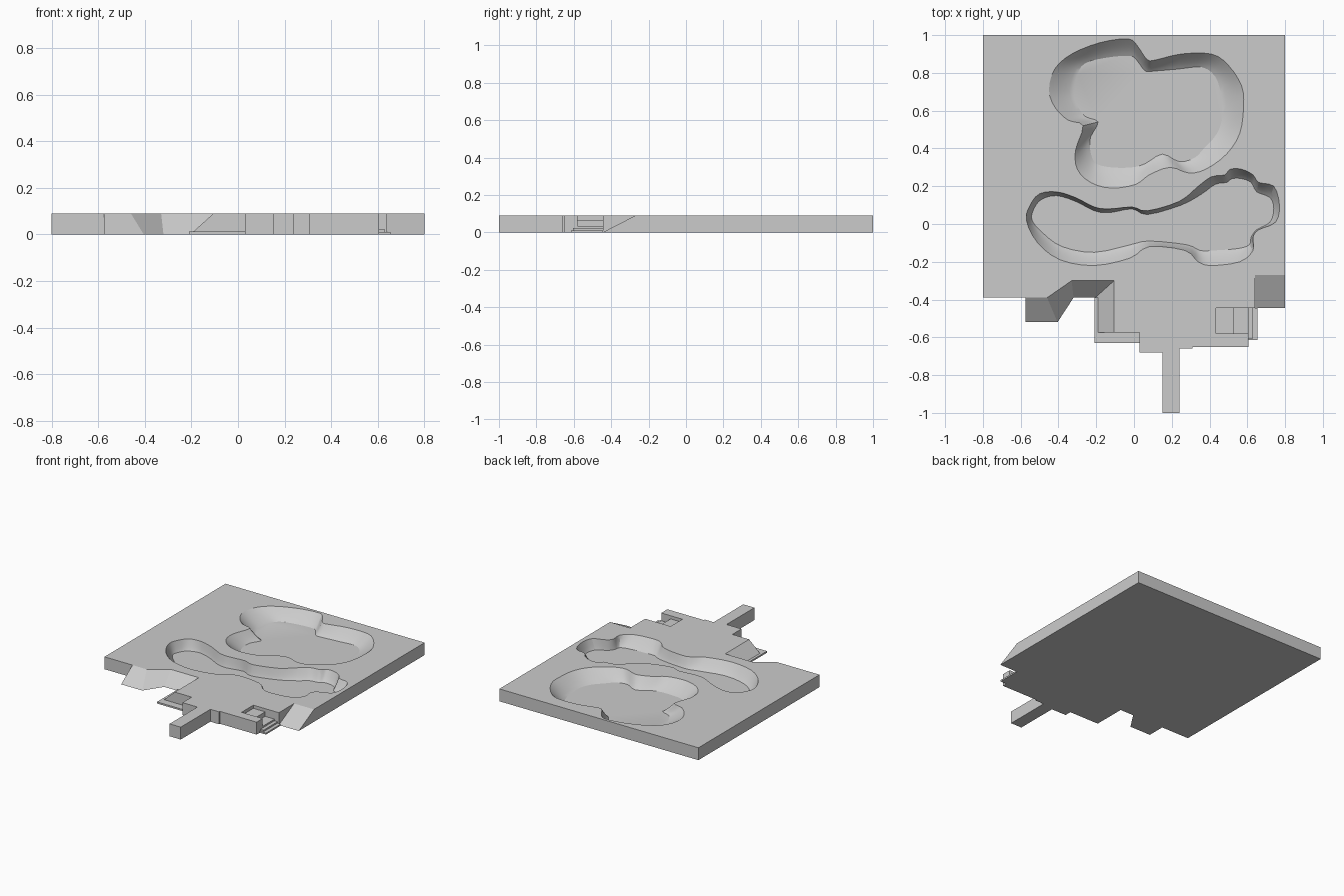
import bpy, bmesh, math
from mathutils import Vector

if "Cube" in bpy.data.objects:
    bpy.data.objects.remove(bpy.data.objects["Cube"])

TOP = 0.09      # slab height
FLOOR = 0.016   # pool floor height


def make(name, verts, faces):
    mesh = bpy.data.meshes.new(name)
    mesh.from_pydata(verts, [], faces)
    bm = bmesh.new()
    bm.from_mesh(mesh)
    bmesh.ops.recalc_face_normals(bm, faces=bm.faces)
    bm.to_mesh(mesh)
    bm.free()
    ob = bpy.data.objects.new(name, mesh)
    bpy.context.collection.objects.link(ob)
    return ob


def loft(name, rings):
    """Solid through stacked closed rings of equal length."""
    n = len(rings[0])
    verts = [p for r in rings for p in r]
    faces = [tuple(range(n)), tuple(range(len(verts) - n, len(verts)))]
    for k in range(len(rings) - 1):
        for i in range(n):
            j = (i + 1) % n
            faces.append((k*n + i, k*n + j, k*n + n + j, k*n + n + i))
    return make(name, verts, faces)


def prism(name, outline, z1):
    return loft(name, [[(x, y, z) for x, y in outline] for z in (0, z1)])


def box(name, x0, x1, y0, y1, z1):
    return prism(name, [(x0, y0), (x1, y0), (x1, y1), (x0, y1)], z1)


def ramp(name, top, low):
    """Sloped bank from the slab edge down to the ground."""
    n = len(top)
    verts = ([(x, y, TOP) for x, y in top] + [(x, y, 0) for x, y in low]
             + [(x, y, 0) for x, y in top])
    faces = [(0, n, 2*n), (n - 1, 2*n - 1, 3*n - 1)]
    for i in range(n - 1):
        for a, b in ((0, n), (n, 2*n), (2*n, 0)):
            faces.append((a + i, a + i + 1, b + i + 1, b + i))
    return make(name, verts, faces)


def smooth_loop(pts, steps=3):
    """Closed Catmull-Rom curve through points given in hundredths."""
    p = [Vector(q) / 100 for q in pts]
    n, out = len(p), []
    for i in range(n):
        a, b, c, d = (p[(i + k) % n] for k in (-1, 0, 1, 2))
        for s in range(steps):
            t = s / steps
            out.append(0.5 * (2*b + (c - a)*t + (2*a - 5*b + 4*c - d)*t*t
                              + (3*b - a - 3*c + d)*t**3))
    return out


def pool_cutter(name, rim, floor, rows=6):
    rim, floor = smooth_loop(rim), smooth_loop(floor)
    rings = [[(p.x, p.y, TOP + 0.03) for p in rim]]
    end = math.radians(58)
    for k in range(rows + 1):
        t = k / rows
        z = TOP - (TOP - FLOOR) * math.sin(t * end) / math.sin(end)
        rings.append([(*a.lerp(b, t), z) for a, b in zip(rim, floor)])
    return loft(name, rings)


# Main slab with its stepped front edge and tongue
slab = prism("slab", [
    (-.8, 1), (.8, 1), (.8, -.27), (.64, -.27), (.64, -.445), (.435, -.445),
    (.435, -.58), (.605, -.58), (.605, -.65), (.31, -.65), (.31, -.66),
    (.24, -.66), (.24, -1), (.15, -1), (.15, -.68), (.03, -.68),
    (.03, -.575), (-.105, -.575), (-.105, -.3), (-.33, -.3), (-.46, -.39),
    (-.8, -.39)], TOP)

# Large rounded pool at the back
large_rim = [(-33, 90), (-18, 96), (-3, 98), (2, 94), (7, 87), (12, 87), (25, 90),
             (41, 90), (50, 84), (57, 73), (58, 62), (56, 48), (49, 37), (38, 29),
             (29, 27), (19, 30), (8, 26), (1, 21), (-12, 19), (-23, 22), (-30, 29),
             (-31, 39), (-27, 52), (-35, 55), (-42, 62), (-45, 71), (-42, 82)]
large_floor = [(-26, 85), (-15, 88), (-2, 89), (2, 86), (6, 81), (11, 81), (23, 82),
               (36, 83), (43, 78), (46, 69), (47, 58), (44, 48), (37, 40), (32, 35),
               (24, 33), (15, 37), (6, 32), (-1, 30), (-12, 30), (-20, 32), (-23, 38),
               (-23, 46), (-19, 54), (-26, 57), (-30, 63), (-32, 70), (-30, 79)]

# Long narrow pool in the middle
long_rim = [(-57, 2), (-55, 10), (-50, 16), (-41, 17), (-31, 14), (-21, 9), (-13, 8),
            (-1, 9), (7, 7), (24, 12), (34, 20), (41, 25), (48, 26), (51, 29),
            (57, 29), (63, 26), (66, 22), (74, 20), (77, 10), (75, 1), (66, -3),
            (63, -7), (63, -14), (56, -20), (41, -22), (34, -20), (27, -14),
            (8, -12), (-2, -18), (-21, -22), (-39, -19), (-51, -10)]
long_floor = [(-54, 2), (-53, 8), (-49, 13), (-41, 15), (-31, 12), (-21, 7), (-13, 6),
              (-1, 8), (7, 5), (25, 10), (36, 16), (43, 21), (49, 22), (52, 24),
              (57, 24), (62, 22), (65, 17), (72, 14), (74, 8), (72, 1), (65, -3),
              (62, -7), (61, -11), (55, -13), (42, -14), (35, -14), (28, -11),
              (8, -9), (-2, -11), (-21, -15), (-38, -12), (-48, -5)]

# Carve the pools out of the slab
bpy.context.view_layer.objects.active = slab
slab.select_set(True)
for name, rim, floor in (("large_pool_cutter", large_rim, large_floor),
                         ("long_pool_cutter", long_rim, long_floor)):
    cutter = pool_cutter(name, rim, floor)
    cutter.hide_render = True
    mod = slab.modifiers.new(name, 'BOOLEAN')
    mod.operation = 'DIFFERENCE'
    mod.solver = 'EXACT'
    mod.object = cutter
    bpy.ops.object.modifier_apply(modifier=name)
    bpy.data.objects.remove(cutter)
bpy.ops.object.shade_smooth_by_angle(angle=math.radians(25))

# Sloped banks on the left and right of the front edge
ramp("left_bank",
     [(-.575, -.39), (-.46, -.39), (-.33, -.3), (-.105, -.3), (-.105, -.575)],
     [(-.575, -.52), (-.405, -.52), (-.32, -.39), (-.205, -.39), (-.205, -.575)])
ramp("right_bank", [(.64, -.27), (.8, -.27)], [(.64, -.445), (.8, -.445)])

# Low ledge beside the left bank
box("left_ledge", -.21, .03, -.63, -.39, .012)

# Steps going down to the right
for i, (x0, x1, y0, z) in enumerate([(.435, .53, -.58, .067), (.53, .605, -.58, .034),
                                     (.605, .63, -.605, .022), (.63, .655, -.615, .011)]):
    box(f"right_step_{i + 1}", x0, x1, y0, -.445, z)
box("right_step_edge", .605, .63, -.615, -.605, .011)
